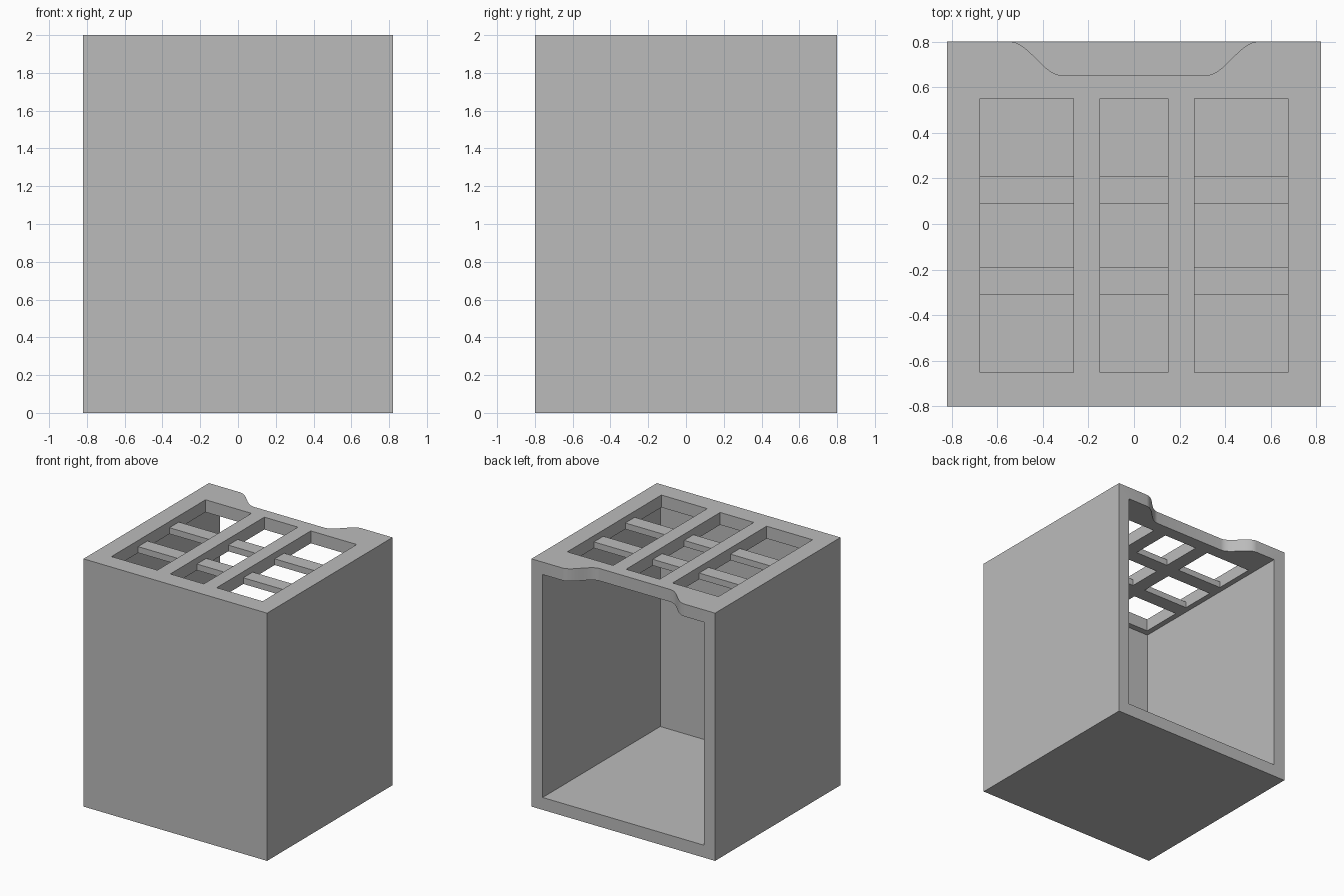
import bpy, bmesh, math

if "Cube" in bpy.data.objects:
    bpy.data.objects.remove(bpy.data.objects["Cube"], do_unlink=True)

W, D, H, T = 1.64, 1.6, 2.0, 0.1      # width, depth, height, wall thickness
COLUMNS = [(-0.675, -0.265), (-0.15, 0.15), (0.265, 0.675)]
BARS = [(-0.31, -0.19), (0.09, 0.21)]
SLOT_Y = (-0.65, 0.55)

grey = bpy.data.materials.new("plain grey")
grey.use_nodes = True
colour = (0.5, 0.5, 0.5, 1)
grey.diffuse_color = colour
grey.node_tree.nodes["Principled BSDF"].inputs["Base Color"].default_value = colour


def prism(name, outline, z0, z1):
    """Extrude a flat outline upwards from z0 to z1."""
    bm = bmesh.new()
    face = bm.faces.new([bm.verts.new((x, y, z0)) for x, y in outline])
    top = bmesh.ops.extrude_face_region(bm, geom=[face])["geom"]
    bmesh.ops.translate(bm, vec=(0, 0, z1 - z0),
                        verts=[v for v in top if isinstance(v, bmesh.types.BMVert)])
    bmesh.ops.recalc_face_normals(bm, faces=bm.faces)
    mesh = bpy.data.meshes.new(name)
    bm.to_mesh(mesh)
    bm.free()
    mesh.materials.append(grey)
    obj = bpy.data.objects.new(name, mesh)
    bpy.context.collection.objects.link(obj)
    return obj


def box(name, xs, ys, zs):
    (x0, x1), (y0, y1) = xs, ys
    return prism(name, [(x0, y0), (x1, y0), (x1, y1), (x0, y1)], *zs)


def cut(target, cutter):
    """Subtract the cutter from the target, then discard it."""
    cutter.hide_render = True
    mod = target.modifiers.new("cut", "BOOLEAN")
    mod.operation = "DIFFERENCE"
    mod.solver = "EXACT"
    mod.object = cutter
    bpy.context.view_layer.objects.active = target
    bpy.ops.object.modifier_apply(modifier=mod.name)
    bpy.data.objects.remove(cutter, do_unlink=True)


# Case: solid block hollowed out from the back
case = box("case", (-W / 2, W / 2), (-D / 2, D / 2), (0, H))
cut(case, box("cavity_cutter", (-W / 2 + T, W / 2 - T), (-D / 2 + T, D), (T, H - T)))

# Three long slots through the top panel
for xs in COLUMNS:
    cut(case, box("slot_cutter", xs, SLOT_Y, (H - 1.5 * T, H + T)))

# Shallow notch with S-shaped ends in the back edge of the top panel
steps, outer, inner, depth = 16, 0.545, 0.315, 0.148
curve = []
for i in range(steps + 1):
    t = i / steps
    curve.append((-outer + (outer - inner) * t,
                  D / 2 - depth * (1 - math.cos(math.pi * t)) / 2))
outline = [(-outer, D)] + curve + [(-x, y) for x, y in reversed(curve)] + [(outer, D)]
cut(case, prism("notch_cutter", outline, H - 1.5 * T, H + T))

# Low crossbars dividing the slots, flush with the underside of the panel
for xs in COLUMNS:
    for ys in BARS:
        box("crossbar", xs, ys, (H - T, H - T / 2))

# Smooth only the curved notch
bpy.ops.object.select_all(action="DESELECT")
case.select_set(True)
bpy.context.view_layer.objects.active = case
bpy.ops.object.shade_smooth_by_angle(angle=math.radians(30))
